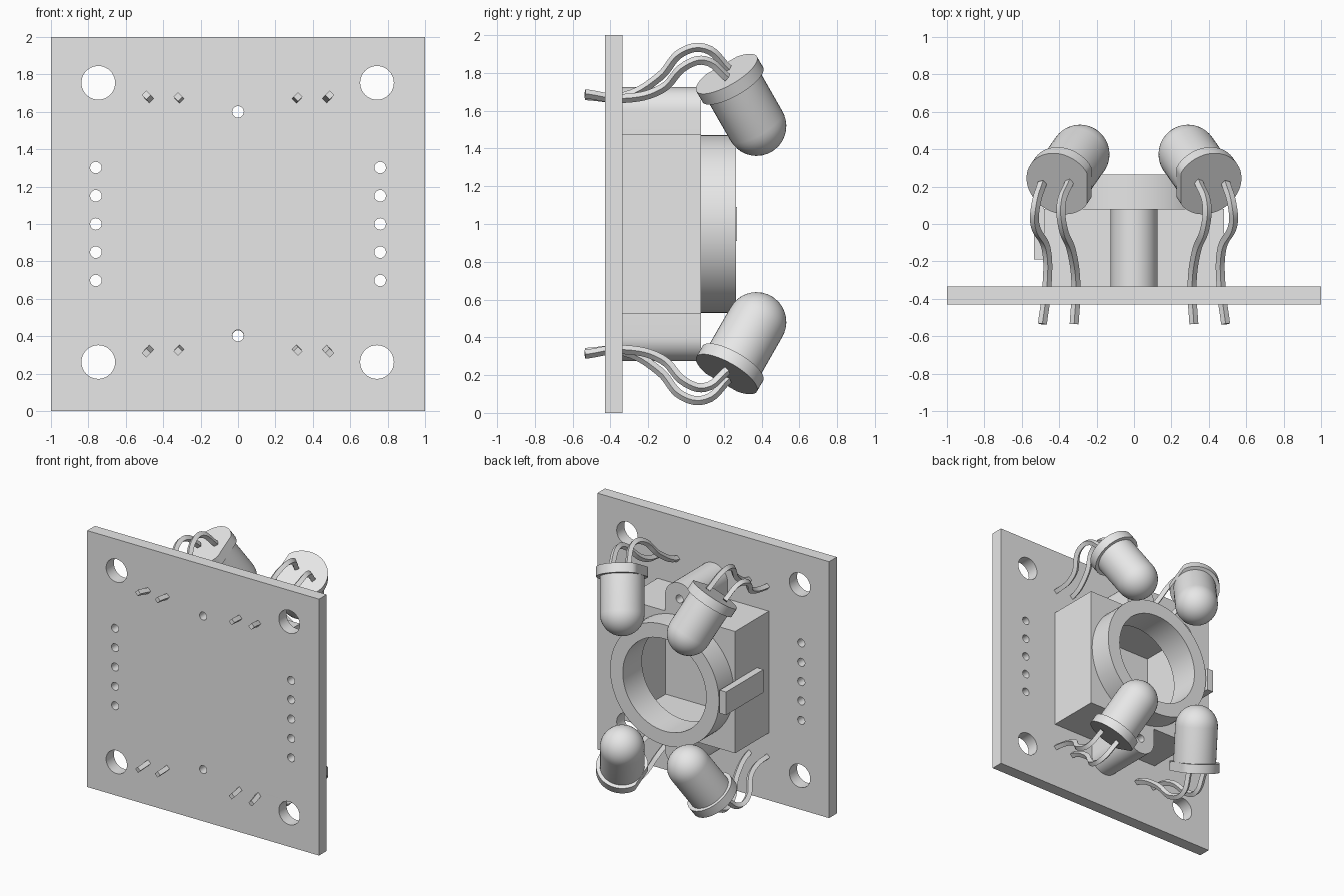
import bpy, bmesh
from math import sin, cos, pi
from mathutils import Vector, Matrix

cube = bpy.data.objects.get("Cube")
if cube:
    bpy.data.objects.remove(cube, do_unlink=True)

grey = bpy.data.materials.new("plain_grey")
grey.use_nodes = True
grey.diffuse_color = (0.8, 0.8, 0.8, 1)
grey.node_tree.nodes["Principled BSDF"].inputs["Base Color"].default_value = (0.8, 0.8, 0.8, 1)


def activate(ob):
    bpy.ops.object.select_all(action='DESELECT')
    ob.select_set(True)
    bpy.context.view_layer.objects.active = ob


def finish(ob):
    activate(ob)
    bpy.ops.object.shade_smooth_by_angle(angle=0.6)
    return ob


def arc(x, z, r, start=0, sweep=2 * pi, n=40):
    closed = sweep >= 2 * pi
    steps = n if closed else n + 1
    return [(x + r * cos(start + sweep * i / n), z + r * sin(start + sweep * i / n))
            for i in range(steps)]


def box(x0, z0, x1, z1):
    return [(x0, z0), (x1, z0), (x1, z1), (x0, z1)]


def plate(name, outlines, y0, y1):
    """Extrude an x-z outline with holes from y0 to y1."""
    cu = bpy.data.curves.new(name, 'CURVE')
    cu.dimensions = '2D'
    cu.fill_mode = 'BOTH'
    cu.extrude = (y1 - y0) / 2
    for pts in outlines:
        sp = cu.splines.new('POLY')
        sp.points.add(len(pts) - 1)
        for p, (x, z) in zip(sp.points, pts):
            p.co = (x, z, 0, 1)
        sp.use_cyclic_u = True
    cu.materials.append(grey)
    ob = bpy.data.objects.new(name, cu)
    bpy.context.collection.objects.link(ob)
    activate(ob)
    bpy.ops.object.convert(target='MESH')
    ob = bpy.context.view_layer.objects.active
    # Stand the flat outline upright and weld its seams
    ob.data.transform(Matrix.Translation((0, (y0 + y1) / 2, 0)) @ Matrix.Rotation(pi / 2, 4, 'X'))
    bm = bmesh.new()
    bm.from_mesh(ob.data)
    bmesh.ops.remove_doubles(bm, verts=bm.verts, dist=1e-5)
    bmesh.ops.recalc_face_normals(bm, faces=bm.faces)
    bm.to_mesh(ob.data)
    bm.free()
    return finish(ob)


# Circuit board with mounting, connector and screw holes
BACK = -0.335
holes = [arc(x, z, 0.09) for x in (-0.747, 0.743) for z in (0.262, 1.755)]
holes += [arc(x, 1 + 0.151 * i, 0.031, n=20) for x in (-0.76, 0.76) for i in range(-2, 3)]
holes += [arc(0, z, 0.031, n=20) for z in (0.403, 1.6)]
plate("circuit_board", [box(-1, 0, 1, 2)] + holes, -0.43, BACK)

# Hollow lens housing, lid and ring
LID = 0.08
plate("housing_walls", [box(-0.48, 0.525, 0.48, 1.475), box(-0.41, 0.59, 0.41, 1.41)], BACK, 0.03)
plate("housing_lid", [box(-0.48, 0.525, 0.48, 1.475), arc(0, 1, 0.36, n=64)], 0.03, LID)
plate("lens_ring", [arc(0, 1, 0.47, n=64), arc(0, 1, 0.36, n=64)], LID, 0.265)
plate("side_tab", [box(-0.535, 0.91, -0.48, 1.09)], -0.19, 0.27)

# Screw ears above and below the housing
for name, s in (("upper_ear", 1), ("lower_ear", -1)):
    zc = 1 + 0.6 * s
    outline = arc(0, zc, 0.125, 0, pi * s, 20) + [(-0.125, 1 + 0.475 * s), (0.125, 1 + 0.475 * s)]
    plate(name, [outline, arc(0, zc, 0.031, n=20)], BACK, LID)


def lamp_body(name, r, length):
    """Domed cylinder turned around the y axis."""
    profile = [(0, 0.02), (r, 0.02)]
    profile += [(r * cos(a), length + r * sin(a)) for a in (pi / 2 * i / 10 for i in range(11))]
    bm = bmesh.new()
    vs = [bm.verts.new((x, y, 0)) for x, y in profile]
    es = [bm.edges.new(pair) for pair in zip(vs, vs[1:])]
    bmesh.ops.spin(bm, geom=vs + es, cent=(0, 0, 0), axis=(0, 1, 0), angle=2 * pi, steps=40)
    bmesh.ops.remove_doubles(bm, verts=bm.verts, dist=1e-4)
    bmesh.ops.recalc_face_normals(bm, faces=bm.faces)
    me = bpy.data.meshes.new(name)
    bm.to_mesh(me)
    bm.free()
    me.materials.append(grey)
    ob = bpy.data.objects.new(name, me)
    bpy.context.collection.objects.link(ob)
    return finish(ob)


def lead(name, pts, sx, sz):
    """Square bent wire through points given for the upper left lamp."""
    cu = bpy.data.curves.new(name, 'CURVE')
    cu.dimensions = '3D'
    cu.bevel_depth = 0.024
    cu.bevel_resolution = 0
    cu.resolution_u = 6
    cu.use_fill_caps = True
    sp = cu.splines.new('BEZIER')
    sp.bezier_points.add(len(pts) - 1)
    for bp, (x, y, z) in zip(sp.bezier_points, pts):
        bp.co = (sx * x, y, 1 + sz * (z - 1))
        bp.handle_left_type = bp.handle_right_type = 'AUTO'
    cu.materials.append(grey)
    ob = bpy.data.objects.new(name, cu)
    bpy.context.collection.objects.link(ob)
    activate(ob)
    bpy.ops.object.convert(target='MESH')
    finish(bpy.context.view_layer.objects.active)


OUTER = [(0.49, -0.535, 1.69), (0.465, -0.33, 1.665), (0.47, -0.13, 1.715), (0.53, 0.0, 1.84),
         (0.525, 0.1, 1.865), (0.49, 0.22, 1.775)]
INNER = [(0.32, -0.535, 1.68), (0.31, -0.33, 1.675), (0.335, -0.14, 1.78), (0.38, -0.02, 1.91),
         (0.39, 0.1, 1.93), (0.345, 0.225, 1.82)]

# Four tilted lamps, each with a flat-sided flange and two leads
for sx, side in ((1, "left"), (-1, "right")):
    for sz, level in ((1, "upper"), (-1, "lower")):
        tag = level + "_" + side
        axis = Vector((-0.33 * sx, 0.47, -0.82 * sz)).normalized()
        flat = Vector((-sx, 0, 0))
        flat = (flat - axis * flat.dot(axis)).normalized()
        frame = Matrix((flat, axis, flat.cross(axis))).transposed().to_4x4()
        frame.translation = (0.4 * sx, 0.215, 1 + 0.795 * sz)
        rim = [(min(x, 0.158), z) for x, z in arc(0, 0, 0.185, n=48)]
        flange = plate(tag + "_lamp_flange", [rim], 0, 0.07)
        bulb = lamp_body(tag + "_lamp_bulb", 0.158, 0.337)
        flange.matrix_world = frame
        bulb.matrix_world = frame
        lead(tag + "_outer_lead", OUTER, sx, sz)
        lead(tag + "_inner_lead", INNER, sx, sz)
